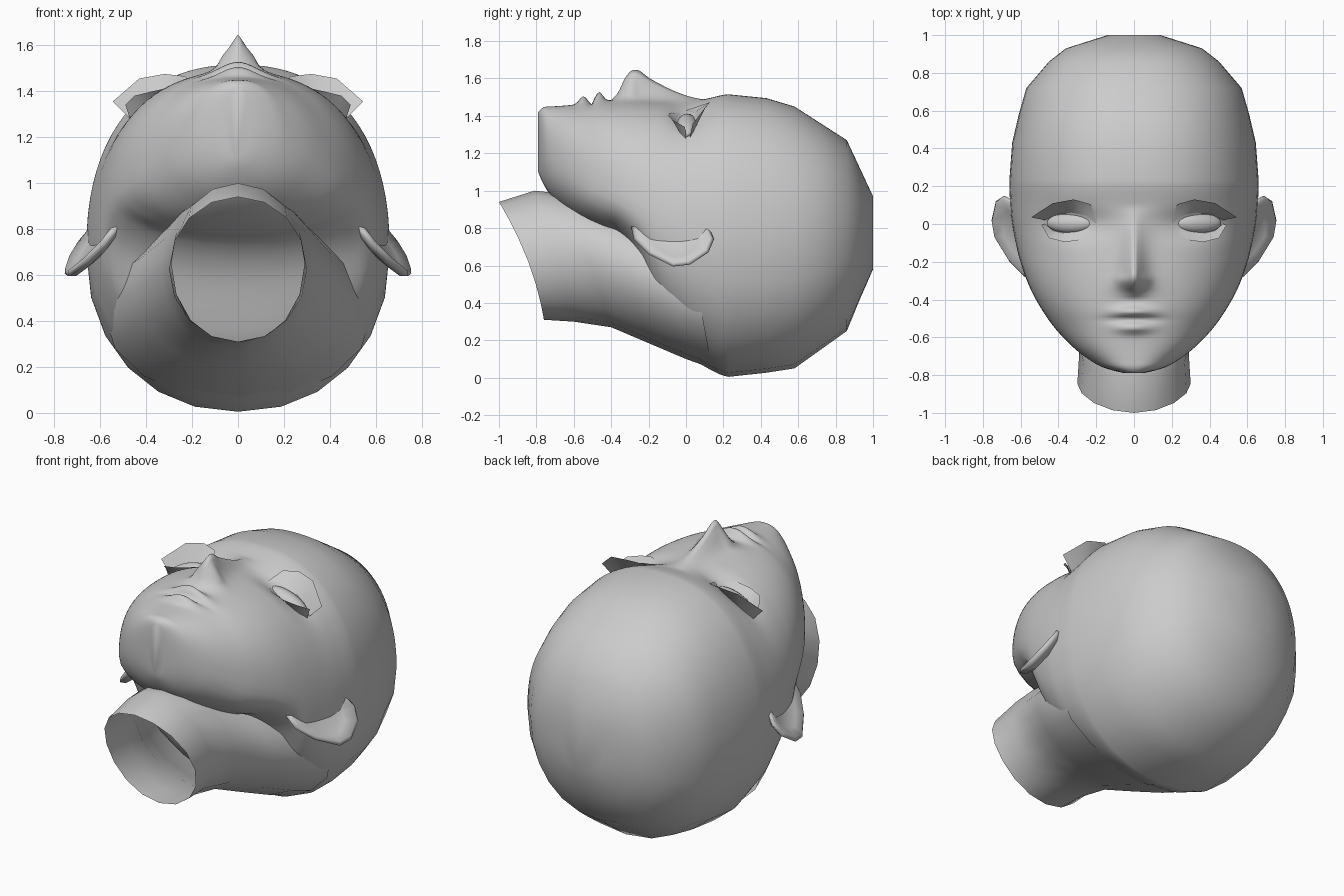
import bpy, bmesh, math
from mathutils import Vector

if "Cube" in bpy.data.objects:
    bpy.data.objects.remove(bpy.data.objects["Cube"])

skin = bpy.data.materials.new("grey_skin")
skin.diffuse_color = (0.6, 0.6, 0.6, 1)
skin.use_nodes = True
skin.node_tree.nodes["Principled BSDF"].inputs["Base Color"].default_value = skin.diffuse_color


def make(name, verts, faces, smooth=True):
    me = bpy.data.meshes.new(name)
    me.from_pydata([tuple(v) for v in verts], [], faces)
    bm = bmesh.new()
    bm.from_mesh(me)
    bmesh.ops.recalc_face_normals(bm, faces=bm.faces)
    for f in bm.faces:
        f.smooth = smooth
    bm.to_mesh(me)
    bm.free()
    me.materials.append(skin)
    ob = bpy.data.objects.new(name, me)
    bpy.context.collection.objects.link(ob)
    return ob


def loft(rings, closed=True, cap_start=False, cap_end=False):
    """Join equal-length point rings into quads."""
    n = len(rings[0])
    verts = [p for r in rings for p in r]
    faces = []
    for i in range(len(rings) - 1):
        for j in range(n if closed else n - 1):
            k = (j + 1) % n
            faces.append((i * n + j, i * n + k, (i + 1) * n + k, (i + 1) * n + j))
    if cap_start:
        faces.append(tuple(range(n)))
    if cap_end:
        faces.append(tuple(range((len(rings) - 1) * n, len(rings) * n)))
    return verts, faces


def interp(keys, y, col):
    """Smooth curve through rows of (y, values...)."""
    if y <= keys[0][0]:
        return keys[0][col]
    if y >= keys[-1][0]:
        return keys[-1][col]
    i = max(k for k in range(len(keys) - 1) if keys[k][0] <= y)

    def slope(k):
        a, b = keys[max(k - 1, 0)], keys[min(k + 1, len(keys) - 1)]
        return (b[col] - a[col]) / (b[0] - a[0])
    a, b = keys[i], keys[i + 1]
    h = b[0] - a[0]
    t = (y - a[0]) / h
    return ((2 * t**3 - 3 * t**2 + 1) * a[col] + (t**3 - 2 * t**2 + t) * h * slope(i)
            + (3 * t**2 - 2 * t**3) * b[col] + (t**3 - t**2) * h * slope(i + 1))


# Head sections: y, half width, back z, front z, z of widest point
HEAD = [
    (-0.79, 0.05, 1.10, 1.42, 1.26), (-0.765, 0.15, 1.04, 1.445, 1.22),
    (-0.72, 0.235, 0.97, 1.45, 1.15), (-0.65, 0.325, 0.90, 1.455, 1.10),
    (-0.55, 0.42, 0.83, 1.465, 1.02), (-0.45, 0.49, 0.78, 1.48, 0.98),
    (-0.35, 0.545, 0.74, 1.485, 0.93), (-0.25, 0.585, 0.60, 1.485, 0.87),
    (-0.15, 0.615, 0.30, 1.48, 0.80), (0.0, 0.645, 0.13, 1.475, 0.72),
    (0.1, 0.655, 0.06, 1.49, 0.70), (0.23, 0.66, 0.005, 1.515, 0.70),
    (0.43, 0.645, 0.027, 1.495, 0.70), (0.58, 0.61, 0.05, 1.45, 0.71),
    (0.72, 0.57, 0.15, 1.36, 0.73), (0.86, 0.45, 0.25, 1.27, 0.75),
    (0.93, 0.36, 0.42, 1.12, 0.76), (1.0, 0.14, 0.58, 0.97, 0.78)]
# Nose ridge: y, height, half width
NOSE = [(-0.40, 0, 0.07), (-0.36, 0.045, 0.07), (-0.33, 0.11, 0.065),
        (-0.29, 0.157, 0.06), (-0.25, 0.157, 0.055), (-0.20, 0.122, 0.055),
        (-0.10, 0.073, 0.055), (0.0, 0.035, 0.06), (0.09, 0, 0.07)]
N = 2.3


def bump(d, s):
    return math.exp(-(d / s) ** 2)


def relief(x, y):
    """Nose, lips and eye sockets added to the face."""
    x = abs(x)
    d = interp(NOSE, y, 1) * math.exp(-(x / interp(NOSE, y, 2)) ** 1.5)
    d += 0.025 * bump(x - 0.06, 0.025) * bump(y + 0.295, 0.03)
    d += 0.05 * bump(x, 0.10) * bump(y + 0.465, 0.027)
    d += 0.04 * bump(x, 0.09) * bump(y + 0.55, 0.028)
    d -= 0.02 * bump(x, 0.13) * bump(y + 0.507, 0.012)
    d -= 0.04 * bump(x - 0.30, 0.15) * bump(y, 0.08)
    return d


def face_z(x, y):
    w, top, mid = (interp(HEAD, y, c) for c in (1, 3, 4))
    r = min(abs(x) / w, 1)
    return mid + (top - mid) * (1 - r ** N) ** (1 / N) + relief(x, y)


# Head: fine rings over the face, coarse rings over the crown
ys = [-0.79 + 0.015 * i for i in range(69)] + [k[0] for k in HEAD if k[0] > 0.25]
FRONT, BACK = 26, 6
rings = []
for y in ys:
    w, low, top, mid = (interp(HEAD, y, c) for c in (1, 2, 3, 4))
    half = []
    for i in range(FRONT + 1):
        t = math.pi / 2 * (i / FRONT) ** 1.35
        x = w * math.sin(t) ** (2 / N)
        half.append((x, y, face_z(x, y) if i < FRONT else mid))
    for i in range(1, BACK + 1):
        t = math.pi / 2 * i / BACK
        x = w * max(math.cos(t), 0) ** (2 / 2.15)
        half.append((x, y, mid - (mid - low) * math.sin(t) ** (2 / 2.15)))
    rings.append(half + [(-x, b, z) for x, b, z in half[-2:0:-1]])
make("head", *loft(rings, cap_start=True, cap_end=True))

# Neck: open tilted tube flaring into the skull (front y,z / back y,z / half width / bow)
NECK = [(-1.0, 0.94, -0.76, 0.31, 0.30, 0.035), (-0.81, 1.0, -0.60, 0.30, 0.29, 0.02),
        (-0.62, 0.98, -0.40, 0.27, 0.34, 0.0), (-0.40, 0.90, -0.20, 0.185, 0.45, 0.0),
        (-0.15, 0.85, 0.0, 0.10, 0.55, 0.0), (0.0, 0.80, 0.14, 0.05, 0.58, 0.0)]
rings = []
for fy, fz, by, bz, w, bow in NECK:
    ring = []
    for i in range(16):
        a = math.tau * i / 16
        c, s = math.cos(a), math.sin(a)
        ring.append((w * s, (fy + by) / 2 + c * (fy - by) / 2 + bow * s * s,
                     (fz + bz) / 2 + c * (fz - bz) / 2))
    rings.append(ring)
make("neck", *loft(rings))

# Ear outline in side view: y, z
EAR = [(-0.30, 0.84), (-0.28, 0.74), (-0.20, 0.66), (-0.07, 0.595), (0.02, 0.605),
       (0.12, 0.67), (0.15, 0.74), (0.13, 0.79), (0.02, 0.85), (-0.15, 0.87)]
# Lash edges: lid edge x, y then free edge x, y, z
UPPER = [(0.20, 0.00, 0.20, 0.04, 1.43), (0.25, 0.045, 0.23, 0.105, 1.465),
         (0.33, 0.06, 0.32, 0.13, 1.475), (0.41, 0.05, 0.43, 0.11, 1.455),
         (0.47, 0.02, 0.545, 0.035, 1.355)]
LOWER = [(0.24, -0.03, 0.24, -0.06, 1.42), (0.30, -0.045, 0.30, -0.088, 1.415),
         (0.37, -0.05, 0.37, -0.095, 1.40), (0.43, -0.035, 0.45, -0.075, 1.38),
         (0.47, 0.0, 0.49, -0.005, 1.34)]
front_dir = Vector((0.7, 0, 0.65))
for side, label in ((1, "left"), (-1, "right")):
    # Ear: thin shell with a hollowed front
    pts = []
    for y, z in EAR:
        s = (0.85 - z) / 0.26
        pts.append(Vector((0.57 + 0.19 * s + 0.25 * y, y, z)))
    mid = sum(pts, Vector()) / len(pts)
    rings = []
    for scale, off in ((0.5, -0.05), (0.85, -0.03), (1.0, 0.0), (0.9, 0.015), (0.6, -0.01)):
        rings.append([mid + (p - mid) * scale + front_dir * off for p in pts])
    rings = [[(p.x * side, p.y, p.z) for p in r] for r in rings]
    make(label + "_ear", *loft(rings, cap_start=True, cap_end=True))

    # Eyeball: flattened ball tilted to follow the face
    bpy.ops.mesh.primitive_uv_sphere_add(segments=24, ring_count=12, radius=1,
                                         location=(0.335 * side, 0.005, 1.345),
                                         rotation=(0, side * 0.36, 0))
    eye = bpy.context.object
    eye.name = label + "_eyeball"
    eye.scale = (0.135, 0.055, 0.05)
    eye.data.materials.append(skin)
    bpy.ops.object.shade_smooth()

    # Lashes: single-sided curved strips
    for name, rows in (("upper", UPPER), ("lower", LOWER)):
        inner = [(x * side, y, face_z(x, y) + 0.003) for x, y, *_ in rows]
        outer = [(x * side, y, z) for _, _, x, y, z in rows]
        make(f"{label}_{name}_lash", *loft([inner, outer], closed=False))
